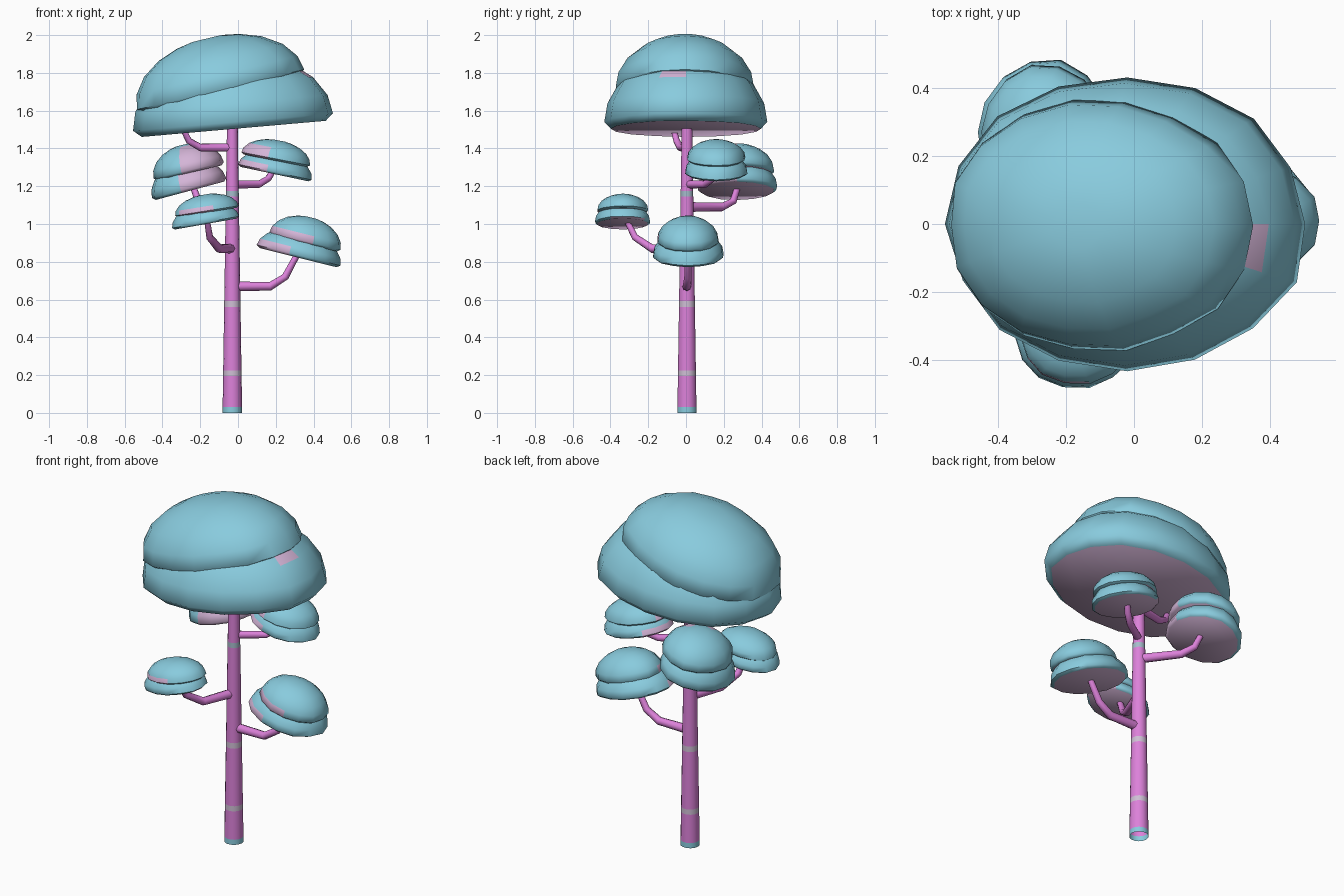
import bpy, bmesh, math, random
from mathutils import Vector, Matrix

if "Cube" in bpy.data.objects:
    bpy.data.objects.remove(bpy.data.objects["Cube"])

random.seed(4)


def material(name, rgb):
    m = bpy.data.materials.new(name)
    m.diffuse_color = (*rgb, 1)
    m.use_nodes = True
    m.node_tree.nodes["Principled BSDF"].inputs["Base Color"].default_value = m.diffuse_color
    return m


TEAL = material("teal_leaves", (0.25, 0.60, 0.73))
PINK = material("pale_pink", (0.66, 0.46, 0.68))
BARK = material("magenta_bark", (0.72, 0.22, 0.70))
BAND = material("grey_lilac_band", (0.62, 0.52, 0.66))
BLUE = material("grey_blue_band", (0.38, 0.50, 0.60))


def loft(name, rings, mats, rule, angle=62):
    """Skin a list of point rings; rule(band, face centre) gives the material.
    Band -1 is the first cap, band len(rings)-1 the last cap; None skips a face."""
    bm = bmesh.new()
    vr = [[bm.verts.new(p) for p in r] for r in rings]
    n = len(vr[0])

    def add(verts, band):
        idx = rule(band, sum((v.co for v in verts), Vector()) / len(verts))
        if idx is not None:
            bm.faces.new(verts).material_index = idx

    add(vr[0][::-1], -1)
    for i in range(len(vr) - 1):
        for j in range(n):
            k = (j + 1) % n
            add((vr[i][j], vr[i][k], vr[i + 1][k], vr[i + 1][j]), i)
    add(vr[-1], len(vr) - 1)
    bmesh.ops.recalc_face_normals(bm, faces=bm.faces)
    me = bpy.data.meshes.new(name)
    bm.to_mesh(me)
    bm.free()
    for m in mats:
        me.materials.append(m)
    ob = bpy.data.objects.new(name, me)
    bpy.context.collection.objects.link(ob)
    bpy.context.view_layer.objects.active = ob
    ob.select_set(True)
    bpy.ops.object.shade_smooth_by_angle(angle=math.radians(angle))
    ob.select_set(False)
    return ob


def circle(n, r, ry=None):
    ry = r if ry is None else ry
    return [Vector((r * math.cos(2 * math.pi * i / n),
                    ry * math.sin(2 * math.pi * i / n), 0)) for i in range(n)]


def dome(name, loc, size, tilt, pink_dir=0, spread=0, bands=(), n=14):
    """Tilted leaf cushion with a flat pale underside and a pale patch."""
    rx, ry, h = size
    wob = [random.uniform(0.98, 1.025) for _ in range(n)]
    profile = [(0.92, -0.1)] + [(math.cos(math.radians(a)), math.sin(math.radians(a)))
                                for a in (0, 16, 34, 52, 68, 80)]
    rings = []
    for r, z in profile:
        rings.append([p * w + Vector((0, 0, z * h))
                      for p, w in zip(circle(n, rx * r, ry * r), wob)])
    aim = math.radians(pink_dir)

    def rule(band, c):
        if band == -1:
            return 1
        d = Vector((c.x / rx, c.y / ry)).normalized()
        near = d.dot(Vector((math.cos(aim), math.sin(aim)))) > math.cos(math.radians(spread))
        return 1 if band in bands and near else 0

    ob = loft(name, rings, (TEAL, PINK), rule)
    ob.matrix_world = Matrix.Translation(loc) @ Matrix.Rotation(math.radians(tilt), 4, 'Y')


def branch(name, path, r0=0.026, r1=0.016, n=8):
    pts = [Vector(p) for p in path]
    rings = []
    for i, p in enumerate(pts):
        t = (pts[min(i + 1, len(pts) - 1)] - pts[max(i - 1, 0)]).normalized()
        q = t.to_track_quat('Z', 'Y')
        r = r0 + (r1 - r0) * i / (len(pts) - 1)
        rings.append([p + q @ c for c in circle(n, r)])
    loft(name, rings, (BARK,), lambda b, c: 0)


# trunk with painted bands, open at the bottom
levels = [0, 0.03, 0.195, 0.225, 0.56, 0.592, 1.145, 1.175, 1.53]
trunk_rings = [[c + Vector((-0.03, 0.005, z)) for c in circle(14, 0.052 - 0.0155 * z)]
               for z in levels]
band_mat = {-1: None, 0: 1, 2: 2, 4: 2, 6: 3}
loft("trunk", trunk_rings, (BARK, TEAL, BAND, BLUE), lambda b, c: band_mat.get(b, 0))

# branches
branch("branch_right", [(-0.03, 0.005, 0.67), (0.17, 0.005, 0.67), (0.25, 0.01, 0.72), (0.32, 0.01, 0.85)])
branch("branch_front", [(-0.03, 0.005, 0.87), (-0.10, -0.18, 0.87), (-0.15, -0.27, 0.93), (-0.165, -0.32, 1.03)])
branch("branch_back", [(-0.03, 0.005, 1.09), (-0.17, 0.19, 1.09), (-0.21, 0.25, 1.12), (-0.245, 0.28, 1.22)])
branch("branch_back_right", [(-0.03, 0.005, 1.21), (0.11, 0.10, 1.21), (0.16, 0.14, 1.24), (0.19, 0.17, 1.29)],
       0.022)
branch("branch_top", [(-0.03, 0.005, 1.405), (-0.20, -0.03, 1.405), (-0.26, -0.05, 1.44), (-0.30, -0.07, 1.52)],
       0.022)

# main canopy
dome("canopy_lower", (-0.02, 0, 1.54), (0.53, 0.438, 0.36), -5, -12, 18, (3,), n=16)
dome("canopy_upper", (-0.1, -0.005, 1.71), (0.455, 0.372, 0.284), -13.5, n=18)

# side clumps, each a wide lower cushion and a smaller upper one
dome("right_clump_lower", (0.32, 0.01, 0.835), (0.228, 0.19, 0.13), 14, 220, 48, (0, 1))
dome("right_clump_upper", (0.355, 0.01, 0.91), (0.197, 0.165, 0.13), 14, 230, 55, (0, 1))
dome("front_clump_lower", (-0.17, -0.335, 1.01), (0.18, 0.15, 0.10), -10, 20, 40, (0,))
dome("front_clump_upper", (-0.165, -0.335, 1.07), (0.167, 0.135, 0.088), -9, -112, 45, (0, 1))
dome("back_clump_lower", (-0.26, 0.27, 1.19), (0.205, 0.213, 0.15), -15, -62, 50, (0, 1, 2))
dome("back_clump_upper", (-0.26, 0.27, 1.285), (0.192, 0.2, 0.14), -13, -58, 46, (0, 1, 2, 3, 4))
dome("back_right_clump_lower", (0.195, 0.16, 1.275), (0.195, 0.17, 0.11), 12, 190, 58, (0, 1))
dome("back_right_clump_upper", (0.2, 0.16, 1.345), (0.186, 0.155, 0.10), 11, 205, 58, (0, 1, 2))
